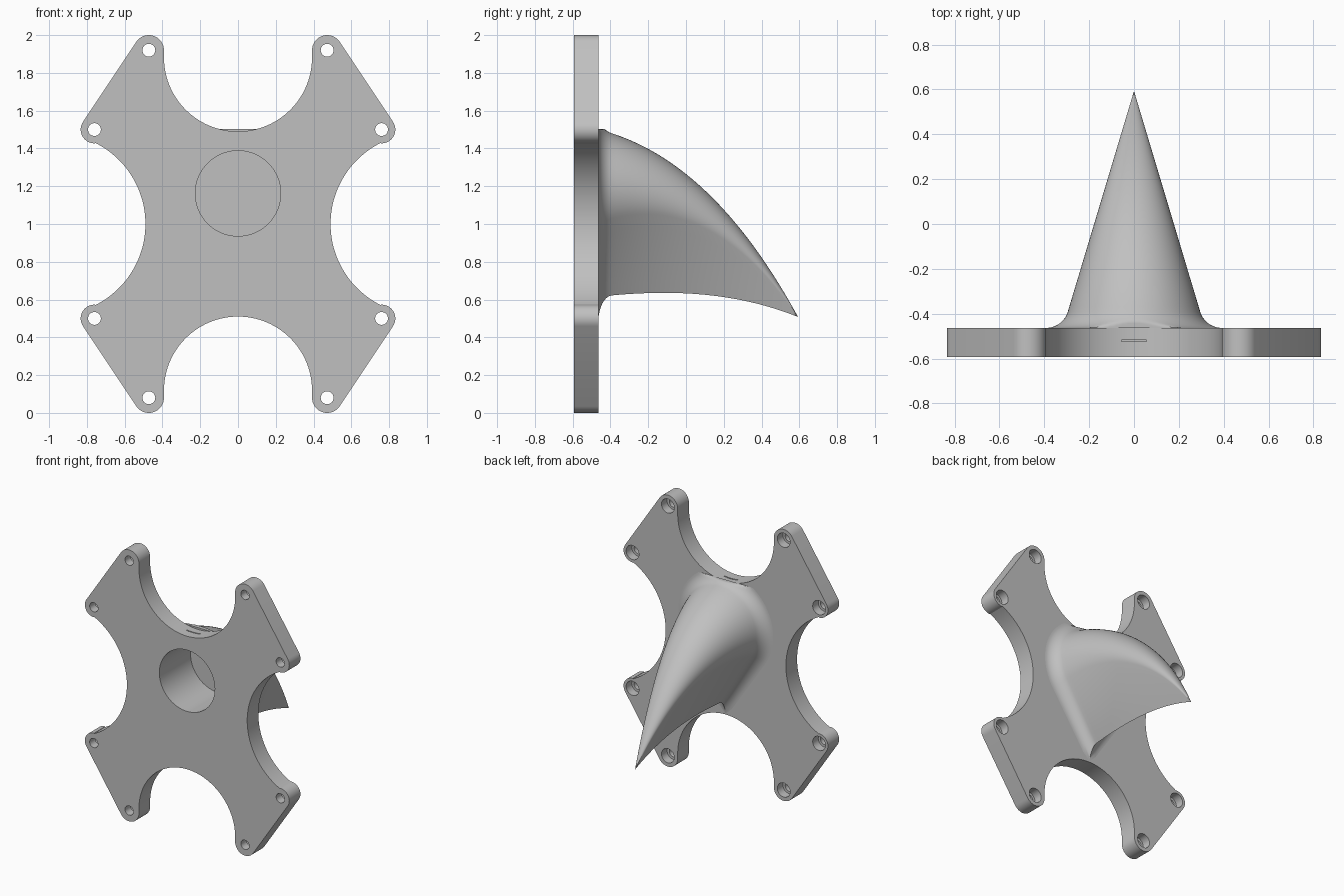
import bpy, bmesh
from math import sin, cos, pi, radians, sqrt, acos, atan2
from mathutils import Matrix

cube = bpy.data.objects.get("Cube")
if cube:
    bpy.data.objects.remove(cube)

grey = bpy.data.materials.new("plain grey")
grey.use_nodes = True
colour = (0.53, 0.53, 0.53, 1)
grey.diffuse_color = colour
grey.node_tree.nodes["Principled BSDF"].inputs["Base Color"].default_value = colour

FRONT, BACK, MID = -0.593, -0.463, 1.0


def make_object(name, bm):
    bmesh.ops.recalc_face_normals(bm, faces=bm.faces)
    mesh = bpy.data.meshes.new(name)
    bm.to_mesh(mesh)
    bm.free()
    mesh.materials.append(grey)
    obj = bpy.data.objects.new(name, mesh)
    bpy.context.collection.objects.link(obj)
    return obj


def add_cylinder(bm, x, z, radius, y0, y1, sides=40):
    place = Matrix.Translation((x, (y0 + y1) / 2, z)) @ Matrix.Rotation(pi / 2, 4, 'X')
    bmesh.ops.create_cone(bm, cap_ends=True, segments=sides, radius1=radius,
                          radius2=radius, depth=y1 - y0, matrix=place)


def cut(target, cutter):
    cutter.hide_render = True
    bpy.context.view_layer.objects.active = target
    mod = target.modifiers.new("cut", 'BOOLEAN')
    mod.operation, mod.solver, mod.object = 'DIFFERENCE', 'EXACT', cutter
    bpy.ops.object.modifier_apply(modifier=mod.name)
    bpy.data.objects.remove(cutter)


def smooth(obj, angle):
    bpy.ops.object.select_all(action='DESELECT')
    obj.select_set(True)
    bpy.context.view_layer.objects.active = obj
    bpy.ops.object.shade_smooth_by_angle(angle=radians(angle))


def arc(cx, cz, r, a0, a1, n):
    return [(cx + r * cos(radians(a0 + (a1 - a0) * i / n)),
             cz + r * sin(radians(a0 + (a1 - a0) * i / n))) for i in range(n + 1)]


# Plate outline: one quarter, then mirrored around
side_end = 180 - 63.8
quarter = (arc(0, 0.882, 0.392, -90, 0, 24)
           + arc(0.472, 0.92, 0.08, 180, 34.6, 16)
           + arc(0.76, 0.50, 0.073, 34.6, -92, 14)
           + arc(0.97, 0, 0.48, side_end, 180, 20))
right_half = quarter + [(x, -z) for x, z in reversed(quarter[:-1])]
outline = right_half + [(-x, z) for x, z in reversed(right_half[1:-1])]

bm = bmesh.new()
face = bm.faces.new([bm.verts.new((x, FRONT, z + MID)) for x, z in outline])
extruded = bmesh.ops.extrude_face_region(bm, geom=[face])["geom"]
bmesh.ops.translate(bm, vec=(0, BACK - FRONT, 0),
                    verts=[v for v in extruded if isinstance(v, bmesh.types.BMVert)])
plate = make_object("mounting_plate", bm)

# Screw holes with counterbores on the back
for radius, start in ((0.034, FRONT - 0.1), (0.052, BACK - 0.065)):
    bm = bmesh.new()
    for sx in (-1, 1):
        for sz in (-1, 1):
            for x, z in ((0.472, 0.92), (0.76, 0.50)):
                add_cylinder(bm, sx * x, MID + sz * z, radius, start, BACK + 0.1, 32)
    cut(plate, make_object("screw_hole_cutter", bm))

# Narrow slot in the upper notch
bm = bmesh.new()
bmesh.ops.create_cube(bm, size=1, matrix=Matrix.Translation((0, -0.521, 1.48))
                      @ Matrix.Diagonal((0.11, 0.008, 0.12, 1)))
cut(plate, make_object("slot_cutter", bm))


# Horn: teardrop sections following a curved crest and keel
def bezier(p, t):
    u = 1 - t
    return sum(k * v for k, v in zip((u ** 3, 3 * u * u * t, 3 * u * t * t, t ** 3), p))


TIP_Y, TIP_Z, FILLET = 0.593, 0.508, 0.07


def curve_height(ys, zs, y):
    lo, hi = 0.0, 1.0
    for _ in range(40):
        t = (lo + hi) / 2
        lo, hi = (t, hi) if bezier(ys, t) < y else (lo, t)
    return bezier(zs, lo)


def section(y):
    top = curve_height((BACK, -0.10, 0.26, TIP_Y), (1.50, 1.41, 1.12, TIP_Z), y)
    low = curve_height((BACK, -0.10, 0.25, TIP_Y), (0.615, 0.655, 0.645, TIP_Z), y)
    w = 0.3 * (TIP_Y - y)
    gap = max(0, FILLET - (y - BACK))
    flare = 1 + (FILLET - sqrt(FILLET ** 2 - gap ** 2)) / w
    centre = top - w
    depth = max(centre - low, w * 1.02)
    r, d = w * flare, depth * flare
    tangent = -90 + acos(r / d) * 180 / pi
    half = arc(0, centre, r, tangent, 90, 28)
    low_x, low_z = 0, centre - d
    flank = [(low_x + (half[0][0] - low_x) * i / 6, low_z + (half[0][1] - low_z) * i / 6)
             for i in range(6)]
    half = flank + half
    ring = half + [(-x, z) for x, z in reversed(half[1:-1])]
    return [(x, y, min(max(z, 0.515), 1.503) if y < BACK + FILLET else z) for x, z in ring]


bm = bmesh.new()
stations = [BACK + FILLET * (1 - cos(pi / 2 * i / 10)) for i in range(10)]
start = BACK + FILLET
stations += [start + (TIP_Y - start) * i / 40 for i in range(40)]
rings = [[bm.verts.new(p) for p in section(y)] for y in stations]
count = len(rings[0])
for a, b in zip(rings, rings[1:]):
    for i in range(count):
        j = (i + 1) % count
        bm.faces.new((a[i], a[j], b[j], b[i]))
tip = bm.verts.new((0, TIP_Y, TIP_Z))
for i in range(count):
    bm.faces.new((rings[-1][i], rings[-1][(i + 1) % count], tip))
bm.faces.new(rings[0])
horn = make_object("curved_horn", bm)

# Blind bore through the plate into the horn
for part in (plate, horn):
    bm = bmesh.new()
    add_cylinder(bm, 0, 1.162, 0.226, FRONT - 0.1, -0.23, 64)
    cut(part, make_object("bore_cutter", bm))

smooth(plate, 30)
smooth(horn, 35)
